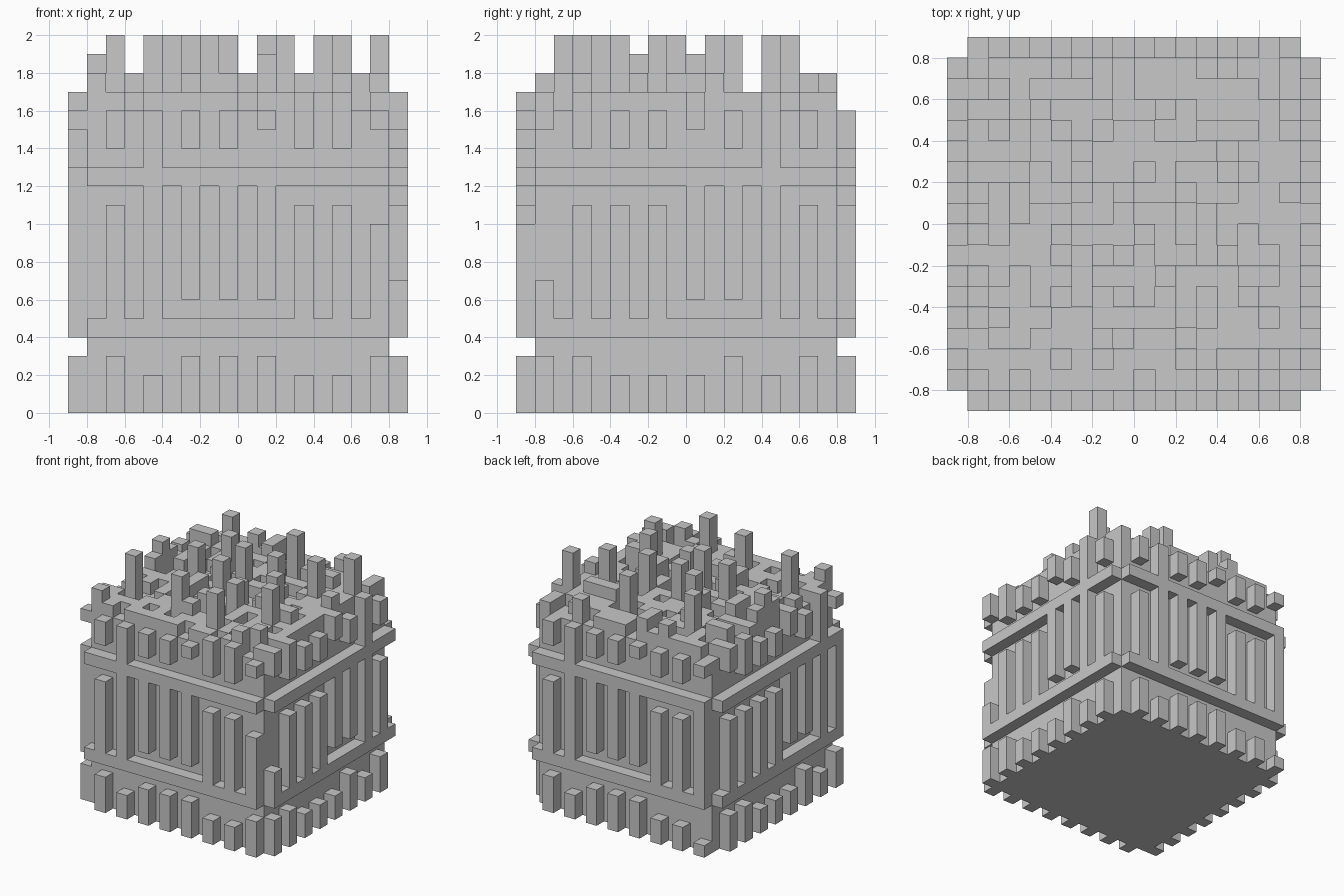
import bpy, bmesh, random
from math import pi
from mathutils import Matrix

random.seed(12)
if "Cube" in bpy.data.objects:
    bpy.data.objects.remove(bpy.data.objects["Cube"], do_unlink=True)

C = 0.1  # block size

stone = bpy.data.materials.new("grey_stone")
stone.use_nodes = True
grey = (0.58, 0.58, 0.58, 1)
stone.diffuse_color = grey
stone.node_tree.nodes["Principled BSDF"].inputs["Base Color"].default_value = grey


def box(bm, lo, hi, turn=Matrix()):
    size = [b - a for a, b in zip(lo, hi)]
    mid = [(a + b) / 2 for a, b in zip(lo, hi)]
    bmesh.ops.create_cube(bm, size=1, matrix=turn @ Matrix.Translation(mid) @ Matrix.Diagonal((*size, 1)))


def finish(bm, name):
    mesh = bpy.data.meshes.new(name)
    bm.to_mesh(mesh)
    bm.free()
    mesh.materials.append(stone)
    obj = bpy.data.objects.new(name, mesh)
    bpy.context.collection.objects.link(obj)


# Solid block in the middle
bm = bmesh.new()
box(bm, (-0.8, -0.8, 0), (0.8, 0.8, 1.6))
finish(bm, "core")

# Per side: first column, feet heights, bars (s standing, h hanging, f full,
# l low, x short), then undersides and tops of the eave blocks, in blocks
SIDES = {
    "front": (-0.7, "32333223", "sfhhhssl", "43445445", "66666776"),
    "right": (-0.8, "33222323", "xssshhfs", "54445434", "77667676"),
    "back": (-0.7, "32333221", "sfhhhssf", "43445445", "66666666"),
    "left": (-0.7, "33222323", "sssshhff", "54445435", "77667676"),
}
BARS = {"s": (0.5, 1.1), "h": (0.6, 1.2), "f": (0.5, 1.2), "l": (0.5, 1.0), "x": (0.5, 0.7)}

for turn_no, (side, (start, feet, bars, eaves, tops)) in enumerate(SIDES.items()):
    turn = Matrix.Rotation(turn_no * pi / 2, 4, "Z")

    def relief(bm, u0, u1, z0, z1):
        box(bm, (u0, -0.9, z0), (u1, -0.8, z1), turn)

    # Horizontal rails
    bm = bmesh.new()
    relief(bm, -0.8, 0.8, 0.4, 0.5)
    relief(bm, -0.8, 0.8, 1.2, 1.3)
    finish(bm, side + "_rails")

    # Upright blocks below, between and above the rails
    parts = {name: bmesh.new() for name in ("feet", "bars", "eaves")}
    for i in range(8):
        u = start + 2 * C * i
        relief(parts["feet"], u, u + C, 0, int(feet[i]) * C)
        relief(parts["bars"], u, u + C, *BARS[bars[i]])
        relief(parts["eaves"], u, u + C, 1 + int(eaves[i]) * C, 1 + int(tops[i]) * C)
    for name, part in parts.items():
        finish(part, side + "_" + name)

# Rough roof: towers at chosen cells, low random blocks elsewhere
TOWERS = {
    (-5, 5): 4, (-7, -5): 4, (-8, 0): 3, (-2, -6): 4, (1, 5): 4, (7, 4): 4,
    (5, 2): 4, (2, 1): 4, (-1, 1): 4, (4, -2): 4, (1, -3): 3, (-1, -2): 4,
    (-4, -1): 4, (-3, 2): 4, (2, -7): 4, (5, -4): 4, (4, 7): 2,
}
bm = bmesh.new()
for i in range(-8, 8):
    for j in range(-8, 8):
        height = TOWERS.get((i, j), random.choice((0, 0, 0, 1, 1, 1, 1, 2)))
        if height:
            box(bm, (i * C, j * C, 1.6), (i * C + C, j * C + C, 1.6 + height * C))
finish(bm, "roof_blocks")
